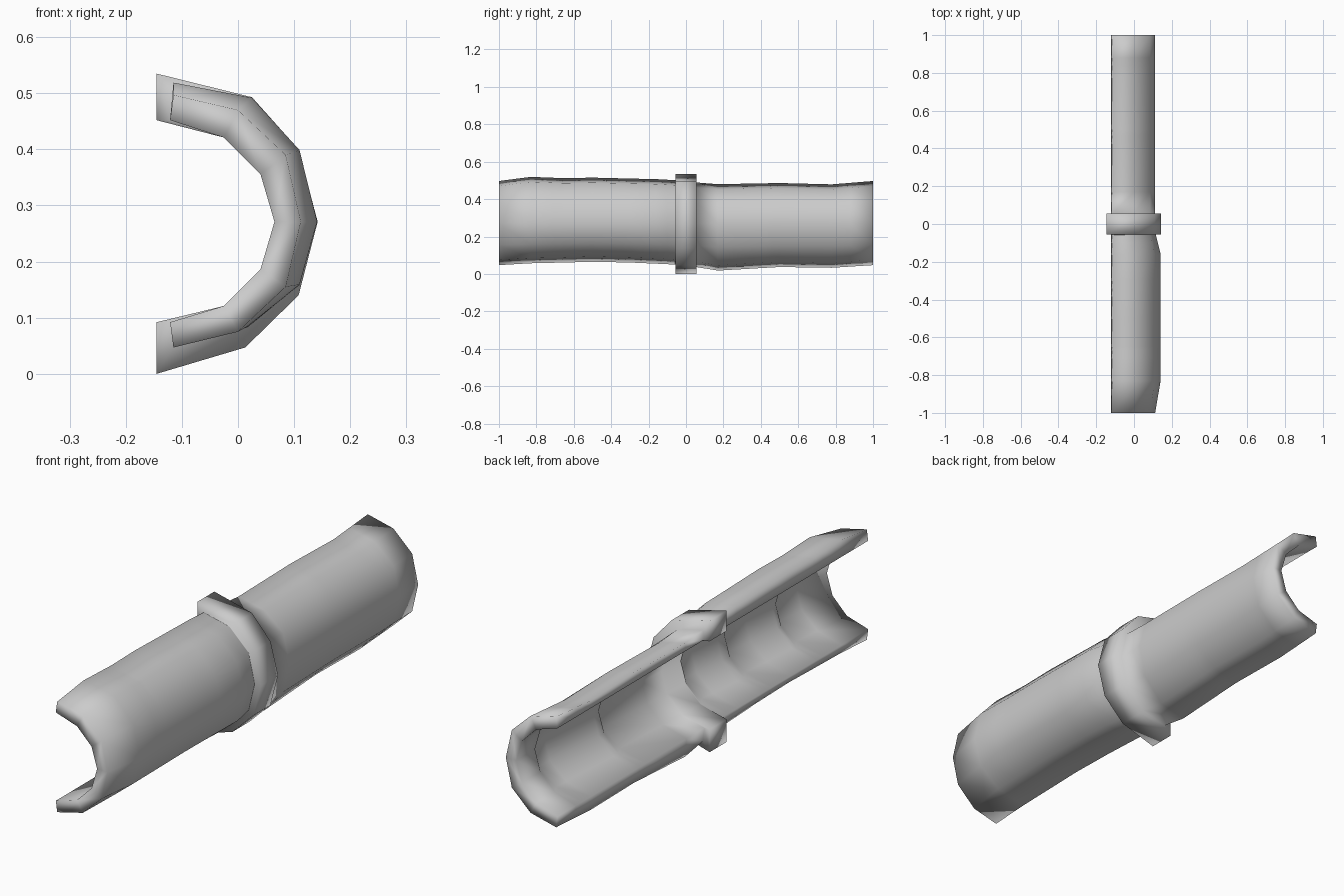
import bpy, bmesh

if "Cube" in bpy.data.objects:
    bpy.data.objects.remove(bpy.data.objects["Cube"])

# Half-pipe cross-sections (x, z), top lip to bottom lip
OUTER = [(-.115, .497), (0, .47), (.085, .39), (.112, .271), (.085, .155), (0, .075), (-.115, .047)]
INNER = [(-.121, .452), (-.025, .421), (.04, .356), (.065, .271), (.04, .186), (-.025, .121), (-.121, .092)]
COLLAR = [(-.145, .535), (.025, .493), (.108, .4), (.142, .271), (.108, .14), (.013, .047), (-.145, 0)]
BULGE = [0, .85, .85, 1, .85, .6, 0]    # share of outward bulge
LIFT = [1, 1, .4, 0, .4, 1, 1]          # share of vertical shift
DIP = [0, .7, 1, 1, 1, .7, 0]           # share of inside pocket depth
EDGE = .055                             # half width of the collar

# Waviness along the length: y, outward bulge, shift of top, shift of bottom
WAVE = [(-1, 0, 0, 0), (-.83, .029, .022, .01), (-.65, .029, .015, .014), (-.5, .029, .018, .018),
        (-.3, .029, .013, .014), (-.16, .029, .01, .008), (-EDGE, .003, .004, .003),
        (EDGE, 0, -.008, -.01), (.17, 0, -.017, -.029), (.5, 0, -.011, -.01),
        (.78, 0, -.018, -.014), (1, 0, 0, 0)]

# Shallow saw-tooth pockets inside the shell: y, depth
POCKET = [(-1, 0), (1, 0)]
for crease in (.88, .47, -.06, -.34, -.67):
    POCKET += [(crease, 0), (crease - .04, .032)]
POCKET.sort()


def lerp_table(table, y, col):
    for a, b in zip(table, table[1:]):
        if a[0] <= y <= b[0]:
            return a[col] + (b[col] - a[col]) * (y - a[0]) / (b[0] - a[0])
    return 0


def loft(name, rings):
    """Skin closed rings into a capped, smooth solid."""
    bm = bmesh.new()
    loops = [[bm.verts.new(p) for p in r] for r in rings]
    n = len(loops[0])
    for a, b in zip(loops, loops[1:]):
        for i in range(n):
            j = (i + 1) % n
            bm.faces.new((a[i], a[j], b[j], b[i]))
    # end caps as quad strips between outer and inner profile
    for r in (loops[0], loops[-1]):
        for i in range(n // 2 - 1):
            bm.faces.new((r[i], r[i + 1], r[n - 2 - i], r[n - 1 - i]))
    bmesh.ops.recalc_face_normals(bm, faces=bm.faces)
    for f in bm.faces:
        f.smooth = True
    me = bpy.data.meshes.new(name)
    bm.to_mesh(me)
    bm.free()
    ob = bpy.data.objects.new(name, me)
    bpy.context.collection.objects.link(ob)
    return ob


def shell_ring(y, collar=False):
    """Closed cross-section at y, either plain pipe or raised collar."""
    bulge, top, bottom = (lerp_table(WAVE, y, c) for c in (1, 2, 3))
    dip = lerp_table(POCKET, y, 1)
    outer, inner = [], []
    for i in range(7):
        (x, z), (u, v) = OUTER[i], INNER[i]
        shift = top if i < 4 else bottom
        outer.append((x + bulge * BULGE[i], y, z + shift * LIFT[i]))
        inner.append((u + dip * DIP[i], y, v))
    if collar:
        outer = [(x, y, z) for x, z in COLLAR]
        for i in (0, 6):
            inner[i] = (-.145, y, inner[i][2])
    return outer + inner[::-1]


# Wavy half-pipe shell with the collar stepped out of its middle
rings = []
for y in sorted({w[0] for w in WAVE} | {round(p[0], 3) for p in POCKET}):
    rings.append(shell_ring(y))
    if y == -EDGE:
        rings.append(shell_ring(y, True))
    elif y == EDGE:
        rings.insert(-1, shell_ring(y, True))
loft("half_pipe_with_collar", rings)
